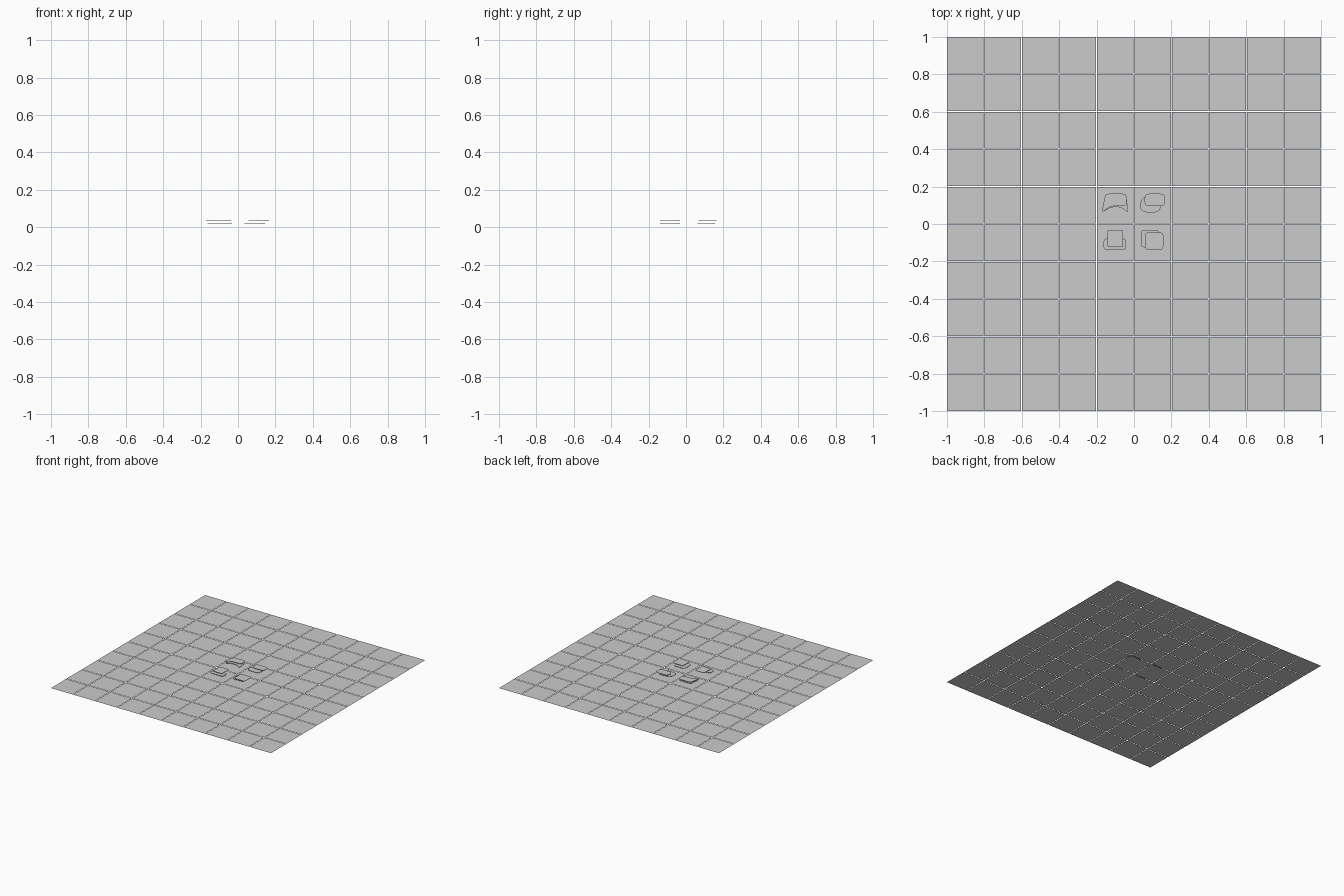
import bpy, bmesh, math
from mathutils import Vector

if "Cube" in bpy.data.objects:
    bpy.data.objects.remove(bpy.data.objects["Cube"])

# Floor: ten by ten square tiles with hairline gaps
N, GAP = 10, 0.004
bm = bmesh.new()
pitch = (2 + GAP) / N
half = (pitch - GAP) / 2
for i in range(N):
    for j in range(N):
        cx = (i - (N - 1) / 2) * pitch
        cy = (j - (N - 1) / 2) * pitch
        bm.faces.new([bm.verts.new((cx + sx * half, cy + sy * half, 0))
                      for sx, sy in ((-1, -1), (1, -1), (1, 1), (-1, 1))])
mesh = bpy.data.meshes.new("floor_tiles")
bm.to_mesh(mesh)
bm.free()
bpy.context.collection.objects.link(bpy.data.objects.new("floor_tiles", mesh))


def rounded(points, r, steps=6):
    """Round every corner of a polygon with a small quadratic arc."""
    out = []
    for k, p in enumerate(points):
        p = Vector(p)
        a, b = Vector(points[k - 1]), Vector(points[(k + 1) % len(points)])
        ra, rb = min(r, (a - p).length * .48), min(r, (b - p).length * .48)
        s, e = p + (a - p).normalized() * ra, p + (b - p).normalized() * rb
        for n in range(steps + 1):
            t = n / steps
            out.append(s * (1 - t) ** 2 + p * 2 * t * (1 - t) + e * t * t)
    return out


def plate(name, points, z, r=0.02, thick=0.003):
    """Thin floating plate with rounded corners."""
    bm = bmesh.new()
    face = bm.faces.new([bm.verts.new((p.x, p.y, z - thick / 2))
                         for p in rounded(points, r)])
    ext = bmesh.ops.extrude_face_region(bm, geom=[face])
    bmesh.ops.translate(bm, vec=(0, 0, thick), verts=[
        v for v in ext["geom"] if isinstance(v, bmesh.types.BMVert)])
    bmesh.ops.recalc_face_normals(bm, faces=bm.faces[:])
    me = bpy.data.meshes.new(name)
    bm.to_mesh(me)
    bm.free()
    bpy.context.collection.objects.link(bpy.data.objects.new(name, me))


def rect(x0, x1, y0, y1):
    return [(x0, y0), (x1, y0), (x1, y1), (x0, y1)]


LOW, HIGH = 0.021, 0.034

# Front right pair: offset squares
plate("front_right_lower", rect(.037, .135, -.125, -.032), LOW)
plate("front_right_upper", rect(.059, .157, -.138, -.045), HIGH)
# Front left pair: upright card over a wide pad
plate("front_left_lower", rect(-.163, -.042, -.138, -.078), LOW)
plate("front_left_upper", rect(-.142, -.060, -.124, -.031), HIGH, .01)
# Back right pair: rounded pads
plate("back_right_lower", [(.033, .075), (.06, .062), (.125, .062), (.145, .085),
                           (.145, .15), (.06, .15), (.035, .125)], LOW)
plate("back_right_upper", rect(.057, .165, .095, .162), HIGH, .025)
# Back left pair: arched pads with splayed legs
plate("back_left_lower", [(-.165, .062), (-.125, .09), (-.068, .09), (-.03, .058),
                          (-.042, .155), (-.15, .155)], LOW)
plate("back_left_upper", [(-.174, .06), (-.125, .095), (-.037, .098),
                          (-.042, .162), (-.152, .162)], HIGH)
